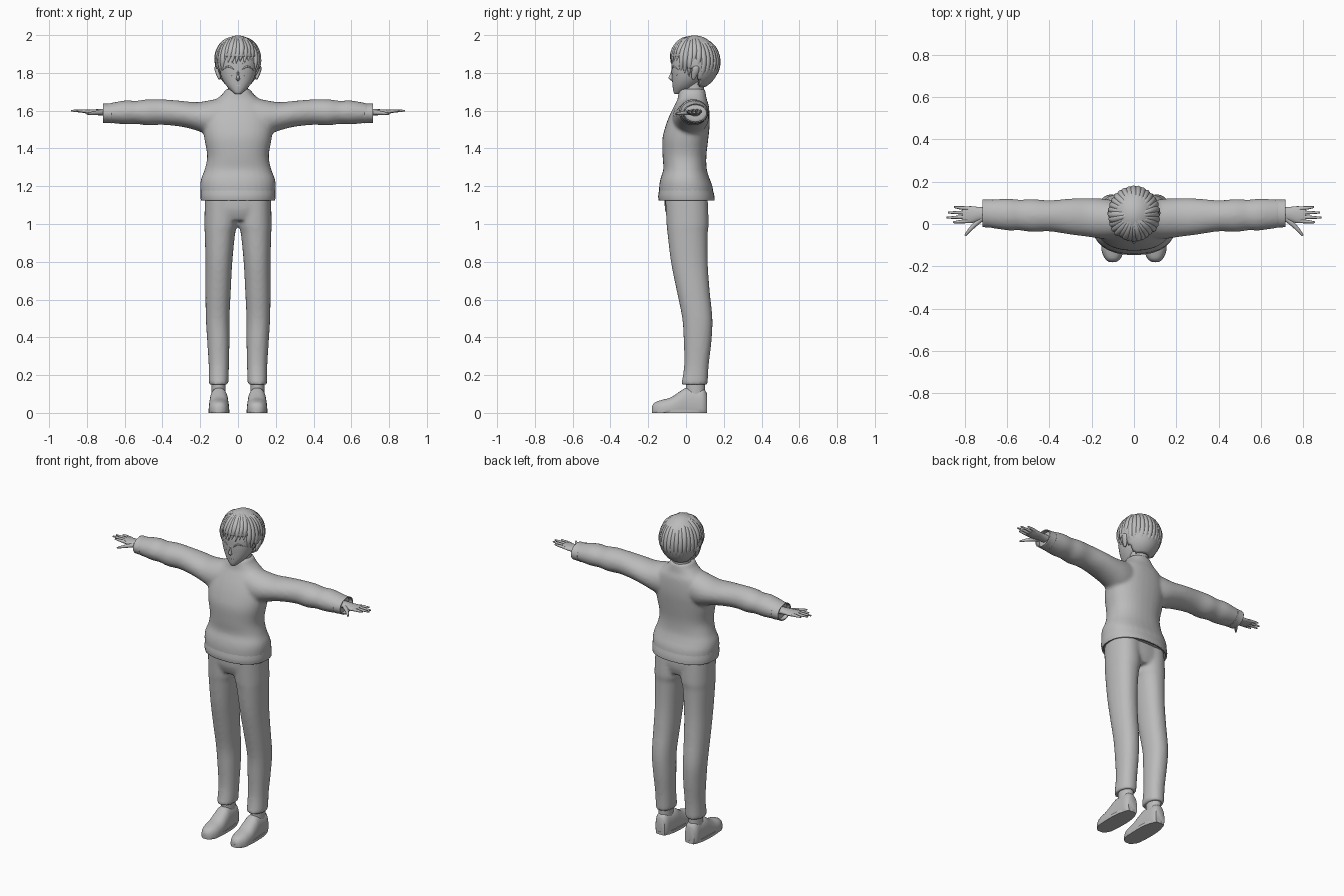
import bpy, bmesh, random
from math import sin, cos, pi, radians, acos
from mathutils import Vector
from mathutils.bvhtree import BVHTree

random.seed(4)
if "Cube" in bpy.data.objects:
    bpy.data.objects.remove(bpy.data.objects["Cube"], do_unlink=True)

grey = bpy.data.materials.new("plain grey")
grey.use_nodes = True
grey.diffuse_color = (0.5, 0.5, 0.5, 1)
grey.node_tree.nodes["Principled BSDF"].inputs["Base Color"].default_value = grey.diffuse_color


def link(name, data):
    ob = bpy.data.objects.new(name, data)
    data.materials.append(grey)
    bpy.context.collection.objects.link(ob)
    return ob


def refine(rows, steps=4):
    """Smoothly interpolate the cross-section rows."""
    out = []
    for i in range(len(rows) - 1):
        a, b, c, d = (Vector(rows[min(max(k, 0), len(rows) - 1)]) for k in range(i - 1, i + 3))
        for k in range(steps):
            t = k / steps
            out.append(b + (c - a) * t / 2 + (a * 2 - b * 5 + c * 4 - d) * t * t / 2
                       + (b * 3 - a - c * 3 + d) * t ** 3 / 2)
    return out + [Vector(rows[-1])]


def loft(bm, axis, rows, side=1, power=2.0, caps=True, sides=32):
    """Skin rounded sections given as (position, u min, u max, v min, v max)."""
    def bend(c):
        return abs(c) ** (2 / power) * (1 if c > 0 else -1)
    rings = []
    for t, u0, u1, v0, v1 in refine(rows):
        ring = []
        for k in range(sides):
            a = 2 * pi * k / sides
            u = (u0 + u1) / 2 + (u1 - u0) / 2 * bend(cos(a))
            v = (v0 + v1) / 2 + (v1 - v0) / 2 * bend(sin(a))
            x, y, z = {"x": (t, u, v), "y": (u, t, v), "z": (u, v, t)}[axis]
            ring.append(bm.verts.new((x * side, y, max(z, 0))))
        rings.append(ring)
    for low, high in zip(rings, rings[1:]):
        for k in range(sides):
            j = (k + 1) % sides
            bm.faces.new((low[k], low[j], high[j], high[k]))
    if caps:
        bm.faces.new(rings[0])
        bm.faces.new(rings[-1])


def finish(name, bm, voxel=0, thick=0):
    bmesh.ops.recalc_face_normals(bm, faces=bm.faces)
    me = bpy.data.meshes.new(name)
    bm.to_mesh(me)
    bm.free()
    me.shade_smooth()
    me.set_sharp_from_angle(angle=radians(50))
    ob = link(name, me)
    if voxel:
        mod = ob.modifiers.new("blend", "REMESH")
        mod.mode, mod.voxel_size, mod.use_smooth_shade = "VOXEL", voxel, True
        mod = ob.modifiers.new("relax", "SMOOTH")
        mod.factor, mod.iterations = 0.5, 5
    if thick:
        ob.modifiers.new("cloth", "SOLIDIFY").thickness = thick
    return ob


def part(name, axis, rows, thick=0, **opts):
    bm = bmesh.new()
    loft(bm, axis, rows, caps=not thick, **opts)
    return finish(name, bm, thick=thick)


def tube(name, points, radii, depth):
    cu = bpy.data.curves.new(name, "CURVE")
    cu.dimensions = "3D"
    cu.bevel_depth, cu.bevel_resolution, cu.use_fill_caps = depth, 2, True
    sp = cu.splines.new("NURBS")
    sp.points.add(len(points) - 1)
    for p, co, r in zip(sp.points, points, radii):
        p.co, p.radius = (*co, 1), r
    sp.use_endpoint_u, sp.order_u, sp.resolution_u = True, 3, 5
    return link(name, cu)


def even(rows):
    """Rows symmetric in x: (z, half width, front, back)."""
    return [(z, -w, w, f, b) for z, w, f, b in rows]


SIDES = (("left", 1), ("right", -1))

# Sweater: torso and sleeves blended into one surface
torso = even([(1.135, .195, -.143, .148), (1.2, .2, -.142, .14), (1.24, .195, -.135, .125),
              (1.29, .176, -.12, .11), (1.36, .163, -.124, .108), (1.45, .178, -.125, .118),
              (1.52, .185, -.108, .125), (1.58, .175, -.085, .125), (1.63, .15, -.06, .12),
              (1.66, .115, -.045, .11), (1.69, .08, -.04, .105), (1.715, .066, -.035, .1)])
sleeve = [(.08, -.07, .11, 1.46, 1.67), (.15, -.07, .12, 1.47, 1.655), (.22, -.06, .122, 1.495, 1.645),
          (.3, -.05, .12, 1.515, 1.652), (.4, -.035, .112, 1.525, 1.66), (.48, -.038, .118, 1.522, 1.66),
          (.54, -.03, .115, 1.53, 1.652), (.6, -.03, .12, 1.528, 1.654), (.695, -.015, .114, 1.537, 1.636)]
bm = bmesh.new()
loft(bm, "z", torso, power=2.3)
for _, s in SIDES:
    loft(bm, "x", sleeve, side=s)
finish("sweater", bm, voxel=.01)
part("sweater_hem", "z", even([(1.125, .196, -.145, .152), (1.15, .199, -.147, .15),
                               (1.185, .198, -.141, .141)]), thick=.008, power=2.3)

# Trousers: hips and legs blended into one surface
leg = [(1.14, .0, .175, -.11, .115), (1.0, .003, .178, -.103, .12), (.95, .015, .176, -.098, .115),
       (.8, .03, .172, -.08, .115), (.65, .038, .172, -.05, .125), (.5, .045, .17, -.02, .14),
       (.38, .045, .163, -.012, .135), (.25, .048, .155, -.01, .12), (.15, .05, .155, -.025, .115)]
bm = bmesh.new()
loft(bm, "z", even([(1.02, .165, -.09, .1), (1.08, .175, -.112, .115), (1.18, .175, -.112, .11)]), power=2.3)
for _, s in SIDES:
    loft(bm, "z", leg, side=s, power=2.2)
finish("trousers", bm, voxel=.01)

# Cuffs, hands, feet
shoe = [(-.18, .085, .118, -.01, .035), (-.165, .065, .136, -.03, .055), (-.13, .05, .152, -.04, .068),
        (-.08, .047, .155, -.04, .082), (-.03, .05, .152, -.04, .115), (.0, .052, .15, -.04, .132),
        (.05, .055, .148, -.04, .13), (.09, .06, .145, -.04, .13), (.11, .07, .132, -.03, .105)]
for word, s in SIDES:
    part(word + "_cuff", "x", [(.67, -.018, .116, 1.533, 1.639), (.69, -.016, .115, 1.535, 1.637),
                               (.715, -.015, .115, 1.535, 1.637)], thick=.006, side=s)
    part(word + "_palm", "x", [(.68, .02, .078, 1.57, 1.61), (.73, .015, .08, 1.575, 1.608),
                               (.77, .004, .084, 1.578, 1.607), (.81, .006, .082, 1.586, 1.605)], side=s)
    for finger, y, tip, y_tip in (("index", .014, .855, .008), ("middle", .034, .885, .03),
                                  ("ring", .054, .88, .054), ("little", .073, .85, .08)):
        tube(f"{word}_{finger}_finger", [(s * .785, y, 1.595), (s * .82, (y + y_tip) / 2, 1.598),
             (s * tip, y_tip, 1.6)], (1, 1, .45), .0095)
    tube(word + "_thumb", [(s * .72, .025, 1.59), (s * .765, -.01, 1.588), (s * .798, -.055, 1.582)],
         (1.2, 1.1, .4), .011)
    part(word + "_shoe", "y", shoe, side=s, power=2.4)
    part(word + "_sole", "z", [(0, .046, .156, -.181, .112), (.018, .046, .156, -.181, .112)],
         side=s, power=2.5)
    part(word + "_ankle", "z", [(.08, .065, .14, .0, .1), (.2, .065, .14, .0, .1)], side=s)
    # Laces crossing the instep
    for k in range(3):
        y, z = -.065 + k * .027, .09 + k * .018
        tube(f"{word}_lace_{k}", [(s * .075, y + .01, z - .01), (s * .101, y, z + .008),
             (s * .128, y + .01, z - .01)], (1, 1, 1), .004)

# Head, neck, nose and ears
part("neck", "z", even([(1.66, .06, -.02, .1), (1.72, .053, -.012, .095), (1.8, .053, -.01, .095)]))
head = part("head", "z", even([(1.688, .014, -.06, -.03), (1.7, .03, -.066, .0), (1.73, .06, -.071, .05),
            (1.77, .085, -.074, .09), (1.82, .1, -.077, .12), (1.88, .105, -.075, .15),
            (1.94, .083, -.048, .13), (1.97, .05, -.015, .1)]), power=2.2)
part("nose", "z", even([(1.757, .004, -.076, -.06), (1.767, .01, -.088, -.06), (1.774, .009, -.094, -.06),
                        (1.79, .006, -.085, -.06), (1.815, .005, -.077, -.06)]), sides=12)
for word, s in SIDES:
    part(word + "_ear", "z", [(1.765, .095, .102, .035, .045), (1.775, .093, .108, .03, .052),
         (1.805, .095, .121, .03, .068), (1.83, .097, .124, .035, .07), (1.842, .1, .112, .045, .06)], side=s)

# Lashes, lower lids, brows and mouth lie on the face
tree = BVHTree.FromPolygons([v.co for v in head.data.vertices], [p.vertices for p in head.data.polygons])


def face_line(name, points, depth):
    tube(name, [tree.ray_cast(Vector((x, -1, z)), Vector((0, 1, 0)))[0] for x, z in points],
         [.4] + [1] * (len(points) - 2) + [.4], depth)


for word, s in SIDES:
    face_line(word + "_lashes", [(s * .022, 1.815), (s * .035, 1.832), (s * .06, 1.835), (s * .082, 1.815)], .005)
    face_line(word + "_lower_lid", [(s * .03, 1.785), (s * .05, 1.778), (s * .072, 1.79)], .002)
    face_line(word + "_brow", [(s * .02, 1.848), (s * .05, 1.858), (s * .08, 1.85)], .004)
face_line("mouth", [(-.018, 1.735), (0, 1.733), (.018, 1.735)], .0025)

# Hair cap, opened over the face and ears
MID, SIZE = Vector((0, .045, 1.855)), Vector((.12, .132, .143))
bm = bmesh.new()
bmesh.ops.create_uvsphere(bm, u_segments=40, v_segments=28, radius=1)
for v in bm.verts:
    v.co = v.co * SIZE + MID
bare = []
for f in bm.faces:
    c = f.calc_center_median()
    if (c.z < 1.88 and c.y < .01) or (c.z < 1.82 and c.y < .07) or c.z < 1.73:
        bare.append(f)
bmesh.ops.delete(bm, geom=bare, context="FACES")
finish("hair_cap", bm, thick=.006)

# Hair locks sweep from the crown to a jagged rim
LOCKS = 32
for k in range(LOCKS):
    a = 2 * pi * (k + .5) / LOCKS - pi
    turn = abs(a)
    rim = 1.85 if turn < .85 else 1.785 if turn < 1.35 else 1.82 if turn < 1.8 else 1.738
    rim += random.uniform(-.014, .014)
    end = acos((rim - MID.z) / SIZE.z)
    path = []
    for i in range(6):
        th = .12 + (end - .12) * i / 5
        swirl = a + .12 * sin(pi * i / 5)
        path.append(MID + .94 * SIZE * Vector((sin(th) * sin(swirl), -sin(th) * cos(swirl), cos(th))))
    tube(f"hair_lock_{k}", path, (.35, .8, 1, 1, .8, .1), random.uniform(.016, .019))
